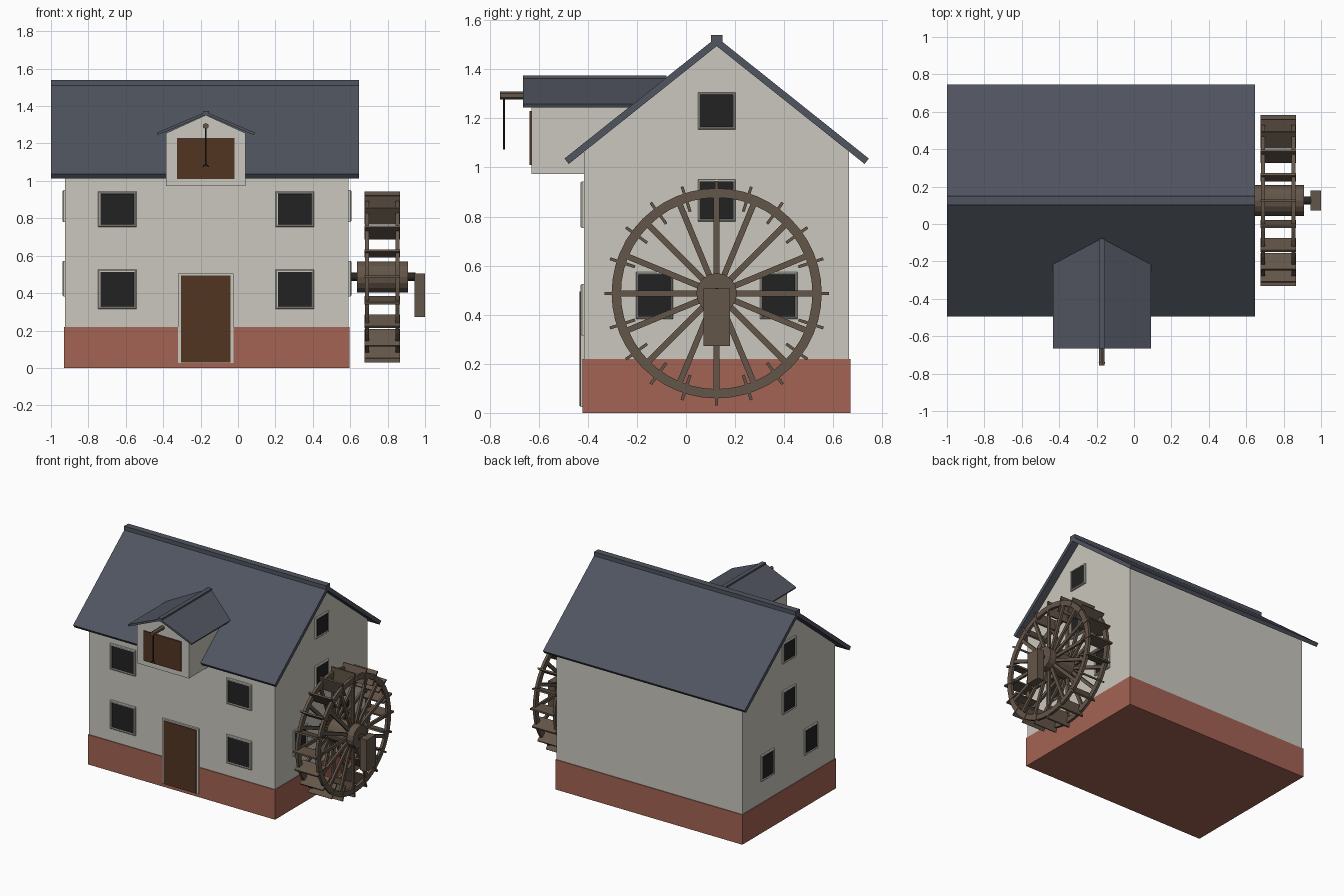
import bpy, bmesh, math
from mathutils import Matrix, Vector

cube = bpy.data.objects.get("Cube")
if cube:
    bpy.data.objects.remove(cube, do_unlink=True)


def material(name, r, g, b):
    m = bpy.data.materials.new(name)
    m.use_nodes = True
    m.diffuse_color = (r, g, b, 1)
    bsdf = next(n for n in m.node_tree.nodes if n.type == 'BSDF_PRINCIPLED')
    bsdf.inputs["Base Color"].default_value = (r, g, b, 1)
    bsdf.inputs["Roughness"].default_value = 0.9
    return m


PLASTER = material("pale plaster", 0.59, 0.57, 0.51)
BRICK = material("red brick", 0.37, 0.125, 0.087)
SLATE = material("blue grey slate", 0.08, 0.089, 0.115)
GLASS = material("dark glass", 0.016, 0.016, 0.016)
DOOR = material("brown door wood", 0.085, 0.036, 0.016)
WOOD = material("weathered wood", 0.127, 0.092, 0.066)
IRON = material("dark iron", 0.025, 0.02, 0.017)


def finish(name, bm, *mats):
    bmesh.ops.recalc_face_normals(bm, faces=bm.faces)
    me = bpy.data.meshes.new(name)
    bm.to_mesh(me)
    bm.free()
    for m in mats:
        me.materials.append(m)
    ob = bpy.data.objects.new(name, me)
    bpy.context.collection.objects.link(ob)
    return ob


def add_box(bm, lo, hi, matrix=Matrix()):
    lo, hi = Vector(lo), Vector(hi)
    place = Matrix.Translation((lo + hi) / 2) @ Matrix.Diagonal((*(hi - lo), 1))
    return bmesh.ops.create_cube(bm, size=1, matrix=matrix @ place)["verts"]


def box(name, lo, hi, mat):
    bm = bmesh.new()
    add_box(bm, lo, hi)
    return finish(name, bm, mat)


def prism(name, profile, axis, start, end, mat):
    """Extrude a (side, z) profile along the x or y axis."""
    bm = bmesh.new()
    at = (lambda s, z: (start, s, z)) if axis == 'x' else (lambda s, z: (s, start, z))
    face = bm.faces.new([bm.verts.new(at(s, z)) for s, z in profile])
    move = bmesh.ops.extrude_face_region(bm, geom=[face])["geom"]
    d = Vector((end - start, 0, 0) if axis == 'x' else (0, end - start, 0))
    bmesh.ops.translate(bm, vec=d, verts=[v for v in move if isinstance(v, bmesh.types.BMVert)])
    return finish(name, bm, mat)


def rod(name, a, b, radius, sides, mat):
    a, b = Vector(a), Vector(b)
    bm = bmesh.new()
    turn = (b - a).to_track_quat('Z', 'Y').to_matrix().to_4x4()
    bmesh.ops.create_cone(bm, cap_ends=True, segments=sides, radius1=radius, radius2=radius,
                          depth=(b - a).length, matrix=Matrix.Translation((a + b) / 2) @ turn)
    return finish(name, bm, mat)


def gable_roof(name, axis, mid, half, eave, ridge, thick, start, end):
    """Two sloping slabs meeting at the ridge, with square-cut eaves."""
    run = math.hypot(half, ridge - eave)
    dx, dz = thick * (ridge - eave) / run, thick * half / run
    for side, s in (("first", -1), ("second", 1)):
        prism(f"{name}_{side}_slope",
              [(mid + s * half, eave), (mid, ridge), (mid, ridge - thick * run / half),
               (mid + s * (half - dx), eave - dz)], axis, start, end, SLATE)


# House body
FRONT, BACK, LEFT, RIGHT, MID = -0.415, 0.665, 0.592, -0.925, 0.125
box("brick_base", (RIGHT - .005, FRONT - .006, 0), (LEFT + .005, BACK + .006, 0.22), BRICK)
prism("house_walls", [(FRONT, 0.2), (BACK, 0.2), (BACK, 1.07), (MID, 1.5), (FRONT, 1.07)],
      'x', RIGHT, LEFT, PLASTER)
gable_roof("main_roof", 'x', MID, 0.62, 1.036, 1.53, 0.028, -1, 0.647)
box("main_ridge_cap", (-1, MID - .024, 1.507), (0.647, MID + .024, 1.54), SLATE)

# Dormer
DX = -0.172
prism("dormer_walls", [(DX - .213, .973), (DX + .213, .973), (DX + .213, 1.255),
                       (DX, 1.352), (DX - .213, 1.255)], 'y', -0.63, -0.2, PLASTER)
gable_roof("dormer_roof", 'y', DX, 0.262, 1.258, 1.369, 0.014, -0.665, -0.05)
box("dormer_ridge_cap", (DX - .016, -0.665, 1.35), (DX + .016, -0.08, 1.374), SLATE)
box("loft_door", (DX - .153, -0.638, 1.01), (DX + .153, -0.62, 1.23), DOOR)
rod("hoist_beam", (DX, -0.757, 1.293), (DX, -0.6, 1.293), 0.016, 6, WOOD)
rod("hoist_rope", (DX, -0.742, 1.085), (DX, -0.742, 1.285), 0.004, 6, IRON)

hook = bpy.data.curves.new("hoist_hook", 'CURVE')
hook.dimensions = '3D'
hook.bevel_depth = 0.004
hook.bevel_resolution = 1
spline = hook.splines.new('POLY')
spline.points.add(6)
for i, p in enumerate(spline.points):
    t = math.pi * i / 6
    p.co = (DX + .014 * math.cos(t), -0.742, 1.074 + .011 * math.sin(t), 1)
hook.materials.append(IRON)
bpy.context.collection.objects.link(bpy.data.objects.new("hoist_hook", hook))

# Front door
box("door_frame", (DX - .148, -0.429, 0.025), (DX + .148, -0.4, 0.505), PLASTER)
box("front_door", (DX - .133, -0.434, 0.028), (DX + .133, -0.42, 0.495), DOOR)


def window(name, centre, normal, width, height, border):
    """Raised frame with a dark pane set into it."""
    bm = bmesh.new()
    add_box(bm, (-width / 2, -height / 2, -0.01), (width / 2, height / 2, 0.014))
    face = max(bm.faces, key=lambda f: f.calc_center_median().z)
    rim = list(face.edges)
    bmesh.ops.bevel(bm, geom=rim, offset=0.005, segments=1, affect='EDGES')
    face = max(bm.faces, key=lambda f: f.calc_center_median().z)
    bmesh.ops.inset_region(bm, faces=[face], thickness=border)
    bmesh.ops.inset_region(bm, faces=[face], thickness=0.002, depth=-0.007)
    face.material_index = 1
    out = Vector(normal)
    up = Vector((0, 0, 1))
    basis = Matrix((up.cross(out), up, out)).transposed().to_4x4()
    bm.transform(Matrix.Translation(centre) @ basis)
    return finish(name, bm, PLASTER, GLASS)


# Front windows
for side, x in (("right", -0.645), ("left", 0.304)):
    window(f"front_upper_{side}_window", (x, FRONT, 0.848), (0, -1, 0), 0.205, 0.19, 0.009)
    window(f"front_lower_{side}_window", (x, FRONT, 0.42), (0, -1, 0), 0.205, 0.21, 0.009)

# Gable windows, the same on both ends
for side, x, n in (("left", LEFT, 1), ("right", RIGHT, -1)):
    for part, y, z, h in (("attic", MID, 1.23, .152), ("upper", MID, .865, .17),
                          ("lower_front", -0.128, .478, .19), ("lower_back", .378, .478, .19)):
        window(f"{side}_{part}_window", (x, y, z), (n, 0, 0), 0.152, h, 0.005)

# Water wheel
HUB = Matrix.Translation((0, MID, 0.487))


def around(count):
    return [HUB @ Matrix.Rotation(math.tau * i / count, 4, 'X') for i in range(count)]


for side, x in (("inner", 0.68), ("outer", 0.843)):
    bm = bmesh.new()
    ring = [bm.verts.new((x + dx, 0, r)) for dx, r in ((0, .39), (.02, .39), (.02, .428), (0, .428))]
    edges = [bm.edges.new((ring[i], ring[(i + 1) % 4])) for i in range(4)]
    bmesh.ops.spin(bm, geom=ring + edges, cent=(0, 0, 0), axis=(1, 0, 0),
                   angle=math.tau, steps=48, use_merge=True)
    bmesh.ops.remove_doubles(bm, verts=bm.verts, dist=1e-4)
    bm.transform(HUB)
    finish(f"{side}_wheel_rim", bm, WOOD)

    bm = bmesh.new()
    for turn in around(16):
        add_box(bm, (x + .002, -.012, .05), (x + .018, .012, .4), turn)
    finish(f"{side}_wheel_spokes", bm, WOOD)

bm = bmesh.new()
for turn in around(20):
    add_box(bm, (0.677, -.006, .35), (0.866, .006, .457), turn)
finish("wheel_paddles", bm, WOOD)

rod("wheel_hub", (0.635, MID, .487), (0.91, MID, .487), 0.083, 16, WOOD)
rod("wheel_axle", (0.57, MID, .487), (0.95, MID, .487), 0.022, 12, IRON)
box("axle_support", (0.945, MID - .054, 0.273), (1.0, MID + .054, 0.506), WOOD)
